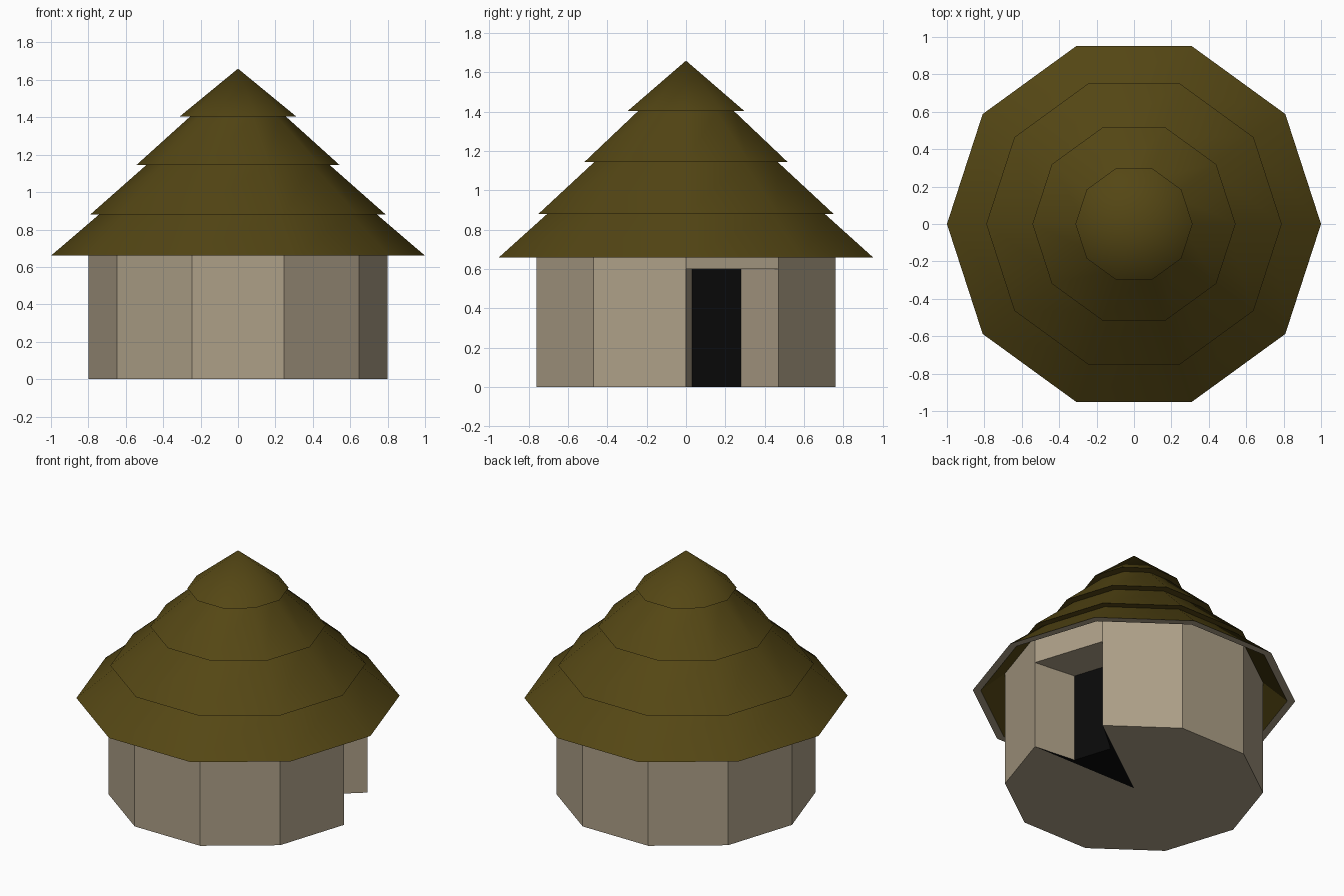
import bpy, math

if "Cube" in bpy.data.objects:
    bpy.data.objects.remove(bpy.data.objects["Cube"])

N = 10           # sides of the hut
R_WALL = 0.80
Z_EAVE = 0.66
Z_WALL = 0.787   # wall tops run up to the roof's underside
Z_DOOR = 0.60


def material(name, rgb):
    m = bpy.data.materials.new(name)
    m.diffuse_color = (*rgb, 1)
    m.use_nodes = True
    m.node_tree.nodes["Principled BSDF"].inputs["Base Color"].default_value = m.diffuse_color
    return m


def make(name, verts, faces, mat):
    me = bpy.data.meshes.new(name)
    me.from_pydata(verts, [], faces)
    me.materials.append(mat)
    ob = bpy.data.objects.new(name, me)
    bpy.context.collection.objects.link(ob)
    return ob


def corner(r, z, i):
    a = 2 * math.pi * i / N
    return (r * math.cos(a), r * math.sin(a), z)


def lathe(name, profile, mat):
    """Ten-sided surface of revolution; radius 0 makes a pointed tip."""
    verts, rings, faces = [], [], []
    for r, z in profile:
        start = len(verts)
        if r == 0:
            verts.append((0, 0, z))
            rings.append([start] * N)
        else:
            verts += [corner(r, z, i) for i in range(N)]
            rings.append(list(range(start, start + N)))
    for a, b in zip(rings, rings[1:]):
        for i in range(N):
            j = (i + 1) % N
            f = [a[i], a[j], b[j], b[i]]
            faces.append(list(dict.fromkeys(f)))
    return make(name, verts, faces, mat)


thatch = material("thatch", (0.089, 0.062, 0.007))
clay = material("clay", (0.42, 0.35, 0.245))
dark = material("dark", (0.003, 0.003, 0.003))

# Tiered thatch roof
roof = lathe("roof", [(1, Z_EAVE), (0.743, 0.88), (0.79, 0.88), (0.49, 1.145),
                      (0.543, 1.145), (0.257, 1.403), (0.313, 1.403), (0, 1.66)], thatch)
bpy.context.view_layer.objects.active = roof
roof.select_set(True)
bpy.ops.object.shade_smooth_by_angle(angle=math.radians(35))

# Underside of the eaves and its flat rim
lathe("roof_underside", [(R_WALL - 0.01, Z_WALL + 0.008), (0.95, Z_EAVE)], thatch)
lathe("eave_rim", [(0.95, Z_EAVE), (1, Z_EAVE)], clay)

# Walls: every side is a full panel except side 0, which only has a lintel
verts, faces = [], []
for i in range(N):
    low = Z_DOOR if i == 0 else 0
    n = len(verts)
    verts += [corner(R_WALL, low, i), corner(R_WALL, low, i + 1),
              corner(R_WALL, Z_WALL, i + 1), corner(R_WALL, Z_WALL, i)]
    faces.append((n, n + 1, n + 2, n + 3))
make("walls", verts, faces, clay)

# Floor fan with the doorway wedge left out
make("floor", [(0, 0, 0)] + [corner(R_WALL, 0, i) for i in range(N)],
     [(0, (i + 1) % N + 1, i + 1) for i in range(1, N)], clay)

# Doorway: tapering recess with a dark back panel
outer = [corner(R_WALL, 0, 0)[:2], corner(R_WALL, 0, 1)[:2]]
inner = [(0.505, 0.03), (0.425, 0.28)]
plan = outer + inner
v = [(x, y, z) for z in (0, Z_DOOR) for x, y in plan]
make("door_recess", v, [(0, 2, 6, 4), (3, 1, 5, 7), (4, 6, 7, 5)], clay)
make("door_panel", v, [(2, 3, 7, 6)], dark)
make("door_floor", [(0, 0, 0)] + v[:4], [(0, 3, 1), (0, 4, 3), (0, 2, 4)], dark)
